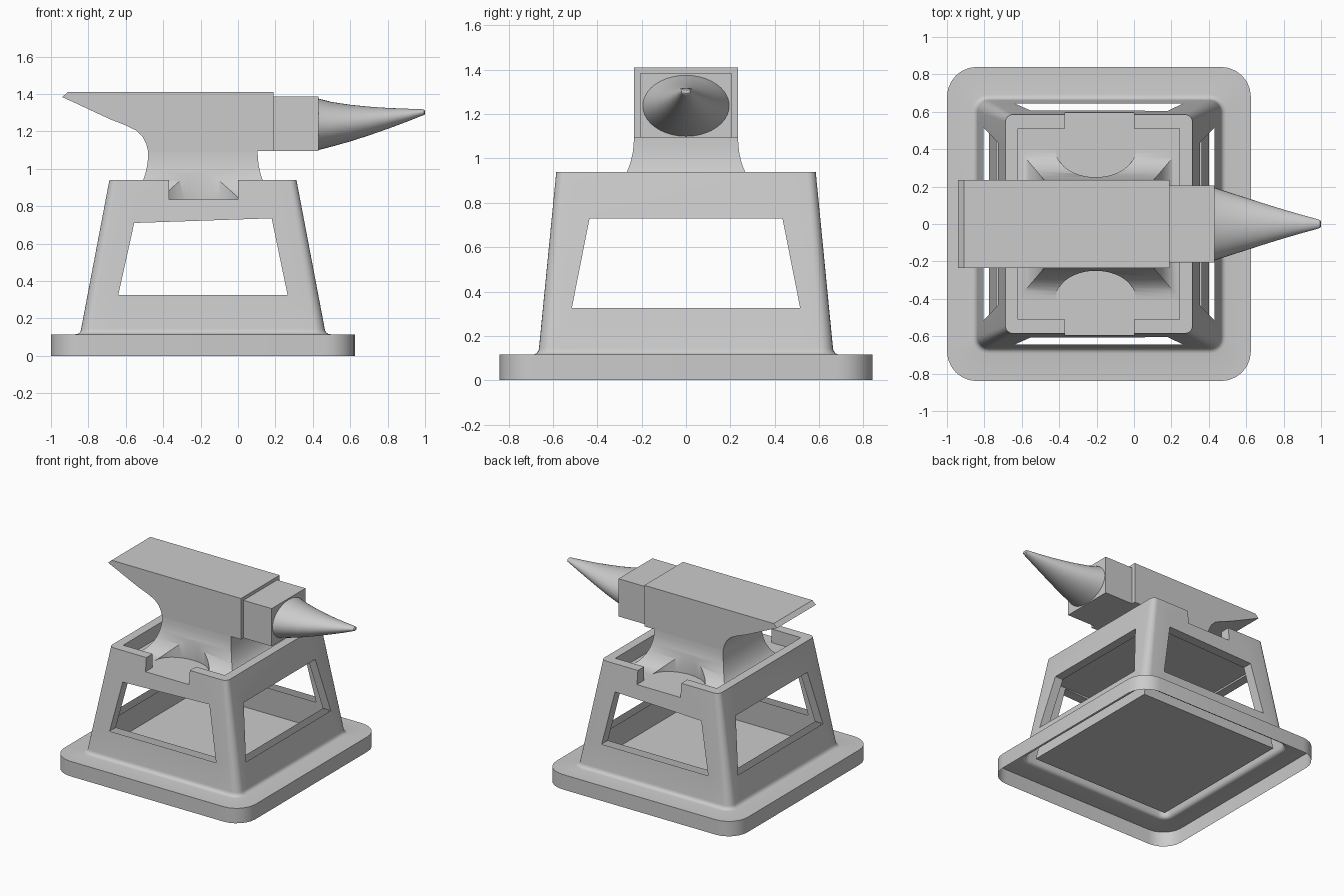
import bpy, bmesh, math
from mathutils import Vector

if "Cube" in bpy.data.objects:
    bpy.data.objects.remove(bpy.data.objects["Cube"])

CX = -0.1875
DECK, TOP = 0.835, 0.94


def hx(z): return 0.5 + (TOP - z) * 0.19      # outer wall half width in x
def hy(z): return 0.585 + (TOP - z) * 0.098   # outer wall half width in y


TX, TY = 0.068, 0.075                         # wall thickness


def rounded(w, d, r, z, n=6):
    pts = []
    for k, (sx, sy) in enumerate(((1, 1), (-1, 1), (-1, -1), (1, -1))):
        for i in range(n + 1):
            a = math.pi / 2 * (k + i / n)
            pts.append((CX + sx * (w - r) + r * math.cos(a),
                        sy * (d - r) + r * math.sin(a), z))
    return pts


def rect(x0, x1, d, z):
    return [(x1, d, z), (x0, d, z), (x0, -d, z), (x1, -d, z)]


def loft(bm, rings, cap_start=False, cap_end=False):
    vs = [[bm.verts.new(p) for p in r] for r in rings]
    n = len(vs[0])
    for a, b in zip(vs, vs[1:]):
        for i in range(n):
            j = (i + 1) % n
            bm.faces.new((a[i], a[j], b[j], b[i]))
    if cap_start:
        bm.faces.new(vs[0][::-1])
    if cap_end:
        bm.faces.new(vs[-1])


def quad(bm, pts, toward):
    f = bm.faces.new([bm.verts.new(p) for p in pts])
    f.normal_update()
    if f.normal.dot(Vector(toward) - f.calc_center_median()) < 0:
        f.normal_flip()


def bisect(bm, faces, co, no):
    geom = set(faces)
    for f in faces:
        geom.update(f.edges)
        geom.update(f.verts)
    bmesh.ops.bisect_plane(bm, geom=list(geom), dist=1e-5, plane_co=co, plane_no=no)
    bm.normal_update()


def finish(name, bm, angle=30, recalc=False):
    if recalc:
        bmesh.ops.recalc_face_normals(bm, faces=bm.faces[:])
    me = bpy.data.meshes.new(name)
    bm.to_mesh(me)
    bm.free()
    ob = bpy.data.objects.new(name, me)
    bpy.context.collection.objects.link(ob)
    bpy.ops.object.select_all(action='DESELECT')
    ob.select_set(True)
    bpy.context.view_layer.objects.active = ob
    if angle:
        bpy.ops.object.shade_smooth_by_angle(angle=math.radians(angle))
    return ob


# Stand: open-bottomed outer skin with flange, rim and deck
bm = bmesh.new()
zb = 0.145
rings = [rounded(0.8125, 0.84, 0.16, 0), rounded(0.8125, 0.84, 0.16, 0.115)]
for i in range(5):
    a = math.pi / 2 * i / 4
    o = 0.03 * (1 - math.sin(a))
    rings.append(rounded(hx(zb) + o, hy(zb) + o, 0.06 + o, zb - 0.03 * math.cos(a)))
rings += [rounded(hx(TOP), hy(TOP), 0.04, TOP),
          rounded(0.5 - TX, 0.51, 0.002, TOP),
          rounded(0.5 - TX, 0.51, 0.002, DECK)]
loft(bm, rings, cap_end=True)

# Stand: inner room skin with ceiling and floor
room = []
for z in (0.742, 0.115):
    w = hx(z) - TX
    room.append(rect(CX - w, CX + w, hy(z) - TY, z))
loft(bm, room, cap_start=True, cap_end=True)
bm.normal_update()

# Notches in the front and back rim
N0, N1 = -0.37, 0.0
for co, no in (((N0, 0, 0), (1, 0, 0)), ((N1, 0, 0), (1, 0, 0)), ((0, 0, DECK), (0, 0, 1))):
    fs = [f for f in bm.faces if abs(f.normal.x) < 0.2
          and f.calc_center_median().z > 0.4 and f.calc_center_median().y ** 2 > 0.2]
    bisect(bm, fs, co, no)
dead = []
for f in bm.faces:
    c = f.calc_center_median()
    if N0 < c.x < N1 and abs(c.y) > 0.5 and c.z > DECK + 0.005:
        dead.append(f)
bmesh.ops.delete(bm, geom=dead, context='FACES')
for s in (-1, 1):
    mid = ((N0 + N1) / 2, s * 0.55, 0.9)
    yi, yo, yt = s * 0.51, s * hy(DECK), s * hy(TOP)
    quad(bm, [(N0, yi, DECK), (N1, yi, DECK), (N1, yo, DECK), (N0, yo, DECK)], mid)
    for x in (N0, N1):
        quad(bm, [(x, yi, DECK), (x, yo, DECK), (x, yt, TOP), (x, yi, TOP)], mid)

# Windows through both skins, with jambs and lintel but open sills
front_win = [(-0.64, 0.325), (0.265, 0.325), (0.18, 0.735), (-0.555, 0.71)]
side_win = [(-0.515, 0.325), (0.515, 0.325), (0.435, 0.73), (-0.435, 0.73)]


def pos(axis, s, u, z, inner):
    if axis == 1:
        return (u, s * (hy(z) - TY * inner), z)
    return (CX + s * (hx(z) - TX * inner), u, z)


for axis, win in ((1, front_win), (0, side_win)):
    ui = 1 - axis
    edges = list(zip(win, win[1:] + win[:1]))
    for s in (-1, 1):
        def on_side(f):
            c = f.calc_center_median()
            off = c[axis] - (CX if axis == 0 else 0)
            return abs(f.normal[axis]) > 0.97 and off * s > 0.3 and 0.14 < c.z < DECK
        for (u0, z0), (u1, z1) in edges:
            co, no = [0, 0, z0], [0, 0, u1 - u0]
            co[ui], no[ui] = u0, -(z1 - z0)
            bisect(bm, [f for f in bm.faces if on_side(f)], co, no)
        dead = []
        for f in bm.faces:
            c = f.calc_center_median()
            if on_side(f) and all((b[0] - a[0]) * (c.z - a[1]) - (b[1] - a[1]) * (c[ui] - a[0]) > 0
                                  for a, b in edges):
                dead.append(f)
        bmesh.ops.delete(bm, geom=dead, context='FACES')
        mid = pos(axis, s, sum(p[0] for p in win) / 4, 0.52, 0.5)
        for a, b in edges[1:]:
            quad(bm, [pos(axis, s, *a, 0), pos(axis, s, *b, 0),
                      pos(axis, s, *b, 1), pos(axis, s, *a, 1)], mid)
        bm.normal_update()
finish("stand", bm)

# Anvil foot: concave flare on four sides
bm = bmesh.new()
rings = []
for i in range(13):
    a = math.pi / 2 * i / 12
    k = 1 - math.sin(a)
    z = 1.09 - 0.255 * math.cos(a)
    rings.append(rect(-0.48 - 0.14 * k, 0.105 + 0.14 * k, 0.235 + 0.165 * k, z))
loft(bm, rings, True, True)
foot = finish("anvil_foot", bm, angle=None, recalc=True)

# Round scoops cut out of the foot, front and back
for s in (-1, 1):
    bm = bmesh.new()
    loft(bm, [[(-0.205 + 0.215 * math.cos(t * math.pi / 24),
                s * 0.40 + 0.15 * math.sin(t * math.pi / 24), z) for t in range(48)]
              for z in (0.8, 1.2)], True, True)
    cutter = finish("scoop_cutter", bm, angle=None, recalc=True)
    cutter.hide_render = True
    mod = foot.modifiers.new("scoop", 'BOOLEAN')
    mod.operation, mod.solver, mod.object = 'DIFFERENCE', 'EXACT', cutter
    bpy.context.view_layer.objects.active = foot
    bpy.ops.object.modifier_apply(modifier="scoop")
    bpy.data.objects.remove(cutter)
bpy.ops.object.select_all(action='DESELECT')
foot.select_set(True)
bpy.ops.object.shade_smooth_by_angle(angle=math.radians(30))

# Anvil body: side profile extruded across y
profile = [(0.105, 1.09), (0.105, 1.095), (0.19, 1.095), (0.19, 1.41), (-0.91, 1.41),
           (-0.94, 1.383), (-0.88, 1.356), (-0.78, 1.309), (-0.68, 1.263), (-0.60, 1.232),
           (-0.545, 1.205), (-0.51, 1.17), (-0.49, 1.13), (-0.48, 1.09)]
bm = bmesh.new()
loft(bm, [[(x, y, z) for x, z in profile] for y in (-0.235, 0.235)], True, True)
finish("anvil_body", bm, recalc=True)

# Neck block between body and horn
bm = bmesh.new()
loft(bm, [rect(0.19, 0.43, 0.205, z) for z in (1.095, 1.385)], True, True)
finish("anvil_neck", bm, recalc=True)

# Horn: (x, top z, bottom z, half width)
stations = [(0.43, 1.375, 1.10, 0.195), (0.5, 1.357, 1.118, 0.172), (0.6, 1.342, 1.146, 0.14),
            (0.7, 1.332, 1.178, 0.108), (0.8, 1.325, 1.213, 0.077), (0.9, 1.321, 1.25, 0.048),
            (0.98, 1.319, 1.282, 0.026), (0.995, 1.316, 1.287, 0.021), (1.0, 1.31, 1.293, 0.013)]
bm = bmesh.new()
loft(bm, [[(x, w * math.cos(t * math.pi / 20),
            (a + b) / 2 + (a - b) / 2 * math.sin(t * math.pi / 20)) for t in range(40)]
          for x, a, b, w in stations], True, True)
finish("anvil_horn", bm, recalc=True)
